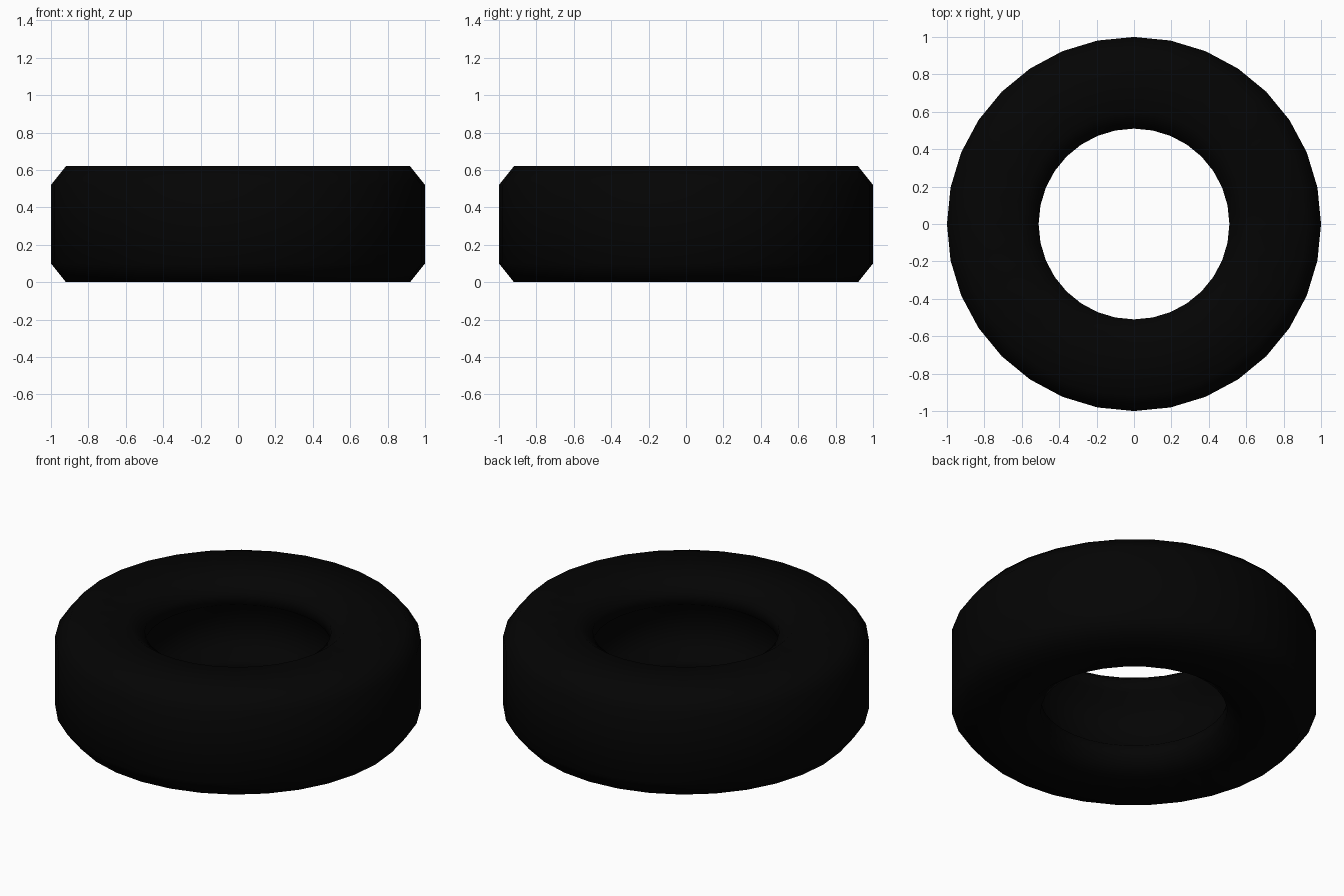
import bpy, bmesh, math

if "Cube" in bpy.data.objects:
    bpy.data.objects.remove(bpy.data.objects["Cube"])

SIDES = 32
# Hollow tyre cross-section as (radius, height): outer skin, then inner skin
PROFILE = [(0.51, 0.065), (0.60, 0.0), (0.92, 0.0), (1.0, 0.10),
           (1.0, 0.52), (0.92, 0.62), (0.60, 0.62), (0.51, 0.555),
           (0.51, 0.48), (0.58, 0.43), (0.58, 0.19), (0.51, 0.14)]

# Black rubber
rubber = bpy.data.materials.new("black_rubber")
rubber.diffuse_color = (0.0012, 0.0012, 0.0012, 1)
rubber.use_nodes = True
rubber.node_tree.nodes["Principled BSDF"].inputs["Base Color"].default_value = rubber.diffuse_color

# Revolve the cross-section around the z axis
bm = bmesh.new()
rings = []
for i in range(SIDES):
    a = 2 * math.pi * i / SIDES
    rings.append([bm.verts.new((r * math.cos(a), r * math.sin(a), z)) for r, z in PROFILE])
n = len(PROFILE)
for i in range(SIDES):
    here, nxt = rings[i], rings[(i + 1) % SIDES]
    for j in range(n):
        k = (j + 1) % n
        face = bm.faces.new((here[j], nxt[j], nxt[k], here[k]))
        face.smooth = True
bmesh.ops.recalc_face_normals(bm, faces=bm.faces)

mesh = bpy.data.meshes.new("tyre")
bm.to_mesh(mesh)
bm.free()
mesh.materials.append(rubber)
tyre = bpy.data.objects.new("tyre", mesh)
bpy.context.collection.objects.link(tyre)
